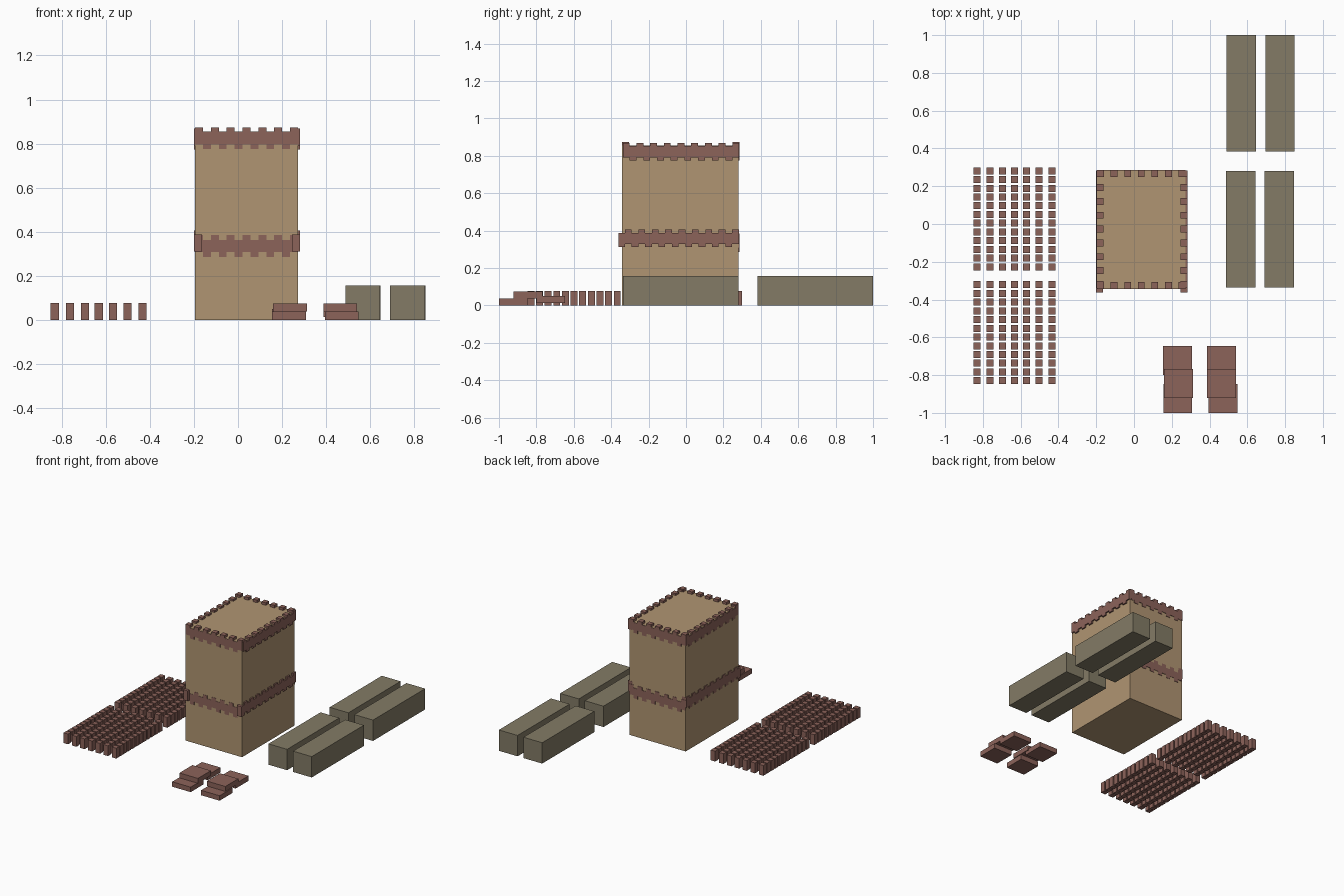
import bpy, bmesh

if "Cube" in bpy.data.objects:
    bpy.data.objects.remove(bpy.data.objects["Cube"])


def material(name, r, g, b):
    m = bpy.data.materials.new(name)
    lin = [((c / 255 + 0.055) / 1.055) ** 2.4 for c in (r, g, b)]
    m.diffuse_color = (*lin, 1)
    m.use_nodes = True
    m.node_tree.nodes["Principled BSDF"].inputs["Base Color"].default_value = m.diffuse_color
    return m


TAN = material("tan_plaster", 176, 149, 114)
BRICK = material("red_brick", 140, 99, 90)
STONE = material("olive_stone", 131, 123, 102)


def boxes(name, mat, extents):
    """One object from a list of (x0, x1, y0, y1, z0, z1) boxes."""
    bm = bmesh.new()
    for x0, x1, y0, y1, z0, z1 in extents:
        for v in bmesh.ops.create_cube(bm, size=1)["verts"]:
            v.co = ((x0 + x1) / 2 + v.co.x * (x1 - x0),
                    (y0 + y1) / 2 + v.co.y * (y1 - y0),
                    (z0 + z1) / 2 + v.co.z * (z1 - z0))
    me = bpy.data.meshes.new(name)
    bm.to_mesh(me)
    bm.free()
    me.materials.append(mat)
    ob = bpy.data.objects.new(name, me)
    bpy.context.collection.objects.link(ob)
    return ob


# Tower body
X0, X1, Y0, Y1 = -0.195, 0.272, -0.341, 0.282
boxes("tower_body", TAN, [(X0, X1, Y0, Y1, 0, 0.854)])

T = 0.037   # small brick thickness
H = 0.077   # small brick height


def course(name, axis, start, count, pitch, edge, z_high, z_low, high_first):
    """Row of upright bricks, alternately raised and lowered."""
    out = []
    for i in range(count):
        a = start + i * pitch
        z = z_high if (i % 2 == 0) == high_first else z_low
        if axis == "x":
            out.append((a, a + pitch, edge, edge + T, z, z + H))
        else:
            out.append((edge, edge + T, a, a + pitch, z, z + H))
    boxes(name, BRICK, out)


# Top brick band
PX, PY = (X1 - X0) / 13, 0.0366
for side, edge in (("front", Y0 - 0.002), ("back", Y1 + 0.003 - T)):
    course("top_band_" + side, "x", X0, 13, PX, edge, 0.796, 0.775, True)
for side, edge in (("left", X0 - 0.004), ("right", X1 + 0.010 - T)):
    course("top_band_" + side, "y", Y0 + 0.003, 17, PY, edge, 0.791, 0.774, True)

# Middle brick band, side courses project past the front corners
for side, edge in (("front", Y0 - 0.002), ("back", Y1 + 0.003 - T)):
    course("middle_band_" + side, "x", X0, 13, PX, edge, 0.307, 0.285, True)
for side, edge in (("left", X0 - 0.005), ("right", X1 + 0.010 - T)):
    course("middle_band_" + side, "y", -0.362, 18, 0.0358, edge, 0.328, 0.311, False)

# Two fields of loose small bricks standing on the ground
for name, y0, y1 in (("loose_bricks_back", -0.245, 0.300),
                     ("loose_bricks_front", -0.848, -0.303)):
    step = (y1 - y0 - T) / 11
    field = []
    for cx in (-0.832, -0.763, -0.695, -0.632, -0.568, -0.502, -0.433):
        for j in range(12):
            y = y0 + j * step
            field.append((cx - T / 2, cx + T / 2, y, y + T, 0, H))
    boxes(name, BRICK, field)

# Four long stone blocks
for row, y0, dx in (("front", -0.336, -0.002), ("back", 0.383, 0.002)):
    for col, x0 in (("inner", 0.489), ("outer", 0.693)):
        x = x0 + dx
        boxes(f"stone_block_{row}_{col}", STONE,
              [(x, x + 0.155, y0, y0 + 0.617, 0, 0.156)])

# Two small stacks of flat slabs
S, SH = 0.153, 0.037
for stack, slabs in (
    ("left", ((0.155, -1.0, 0), (0.160, -0.921, 0.037), (0.154, -0.799, 0.012))),
    ("right", ((0.395, -1.0, 0), (0.387, -0.921, 0.037), (0.387, -0.799, 0.012))),
):
    for part, (x, y, z) in zip(("front", "top", "back"), slabs):
        boxes(f"slab_{stack}_{part}", BRICK, [(x, x + S, y, y + S, z, z + SH)])
